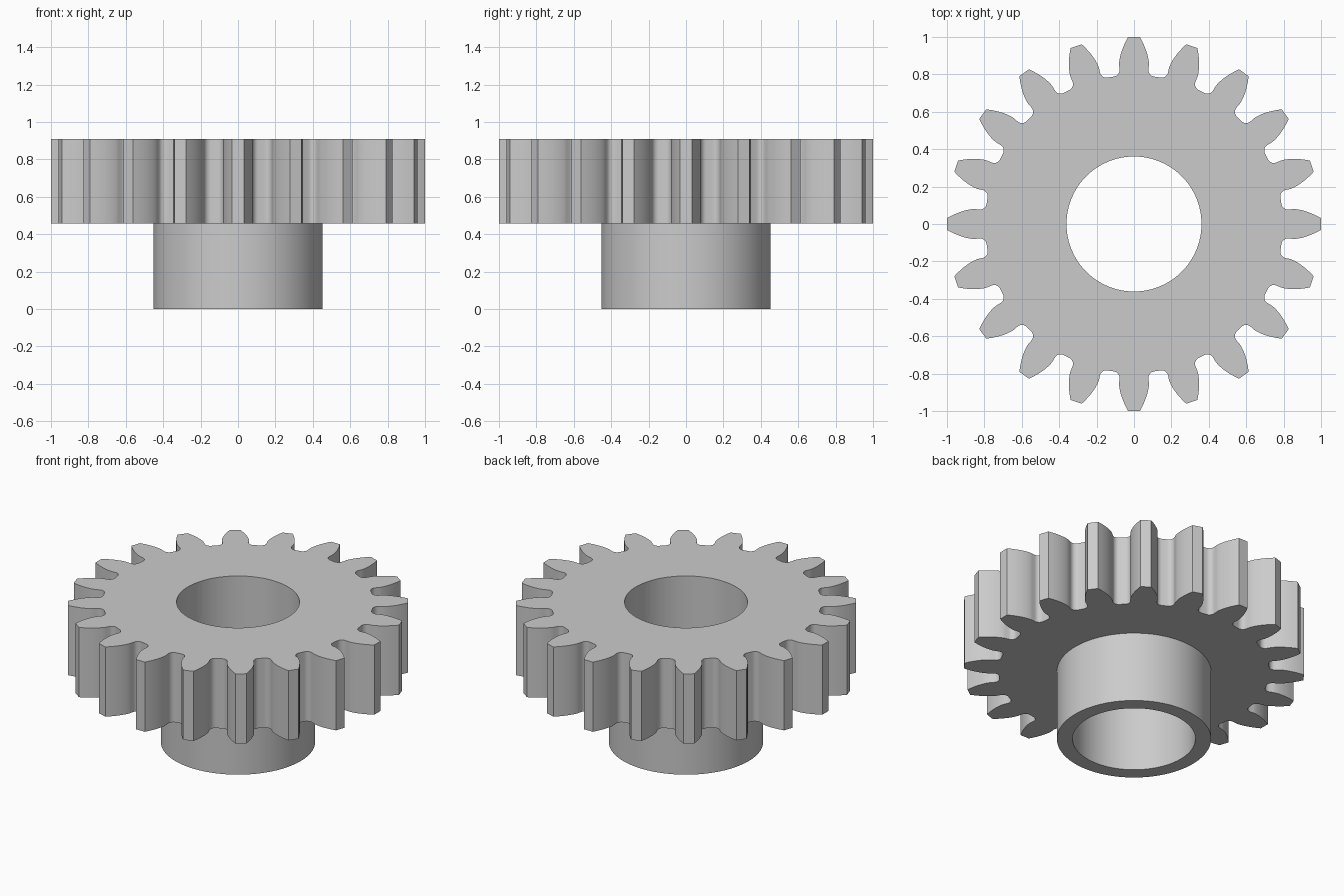
import bpy
import bmesh
from math import pi, sin, cos, tan, acos, asin, radians, sqrt

cube = bpy.data.objects.get("Cube")
if cube:
    bpy.data.objects.remove(cube, do_unlink=True)

# Gear dimensions
TEETH = 20
MODULE = 2 / (TEETH + 2)
PITCH_R = MODULE * TEETH / 2
BASE_R = PITCH_R * cos(radians(20))
ROOT_R = PITCH_R - 1.25 * MODULE
TIP_R = 1.0
FILLET = 0.035
HUB_R, BORE_R = 0.453, 0.361
Z_GEAR, Z_TOP = 0.457, 0.909


def involute(angle):
    return tan(angle) - angle


def tooth_half():
    """Flank points from the tip down to the root, for a tooth along +x."""
    base_angle = pi / (2 * TEETH) + involute(radians(20))
    points = []
    steps = 10
    for i in range(steps + 1):
        # steps spaced evenly in roll, so the curve near the base stays smooth
        roll = sqrt((TIP_R / BASE_R) ** 2 - 1) * (1 - i / steps)
        r = BASE_R * sqrt(1 + roll ** 2)
        a = base_angle - involute(acos(min(1, BASE_R / r)))
        points.append((r * cos(a), r * sin(a)))
    # Round fillet between the radial foot of the flank and the root circle
    centre_r = ROOT_R + FILLET
    centre_a = base_angle + asin(FILLET / centre_r)
    start, end = base_angle - pi / 2, centre_a - pi
    for i in range(9):
        t = start + (end - start) * i / 8
        points.append((centre_r * cos(centre_a) + FILLET * cos(t),
                       centre_r * sin(centre_a) + FILLET * sin(t)))
    return points


def gear_outline():
    half = tooth_half()
    tooth = [(x, -y) for x, y in reversed(half)] + half
    outline = []
    for k in range(TEETH):
        c, s = cos(2 * pi * k / TEETH), sin(2 * pi * k / TEETH)
        outline += [(x * c - y * s, x * s + y * c) for x, y in tooth]
    return outline


def circle(radius, count=96):
    return [(radius * cos(2 * pi * i / count), radius * sin(2 * pi * i / count))
            for i in range(count)]


bm = bmesh.new()


def add_loop(points, z):
    verts = [bm.verts.new((x, y, z)) for x, y in points]
    edges = [bm.edges.new((v, verts[i - 1])) for i, v in enumerate(verts)]
    return verts, edges


def wall(lower, upper):
    a, b = lower[0], upper[0]
    for i in range(len(a)):
        bm.faces.new((a[i - 1], a[i], b[i], b[i - 1]))


def ring_cap(outer, inner):
    bmesh.ops.triangle_fill(bm, edges=outer[1] + inner[1],
                            use_beauty=True, normal=(0, 0, 1))


# Toothed wheel, hub and through bore as one closed body
outline = gear_outline()
wheel_low, wheel_high = add_loop(outline, Z_GEAR), add_loop(outline, Z_TOP)
hub_low, hub_high = add_loop(circle(HUB_R), 0), add_loop(circle(HUB_R), Z_GEAR)
bore_low, bore_high = add_loop(circle(BORE_R), 0), add_loop(circle(BORE_R), Z_TOP)

wall(wheel_low, wheel_high)
wall(hub_low, hub_high)
wall(bore_low, bore_high)
ring_cap(wheel_high, bore_high)
ring_cap(wheel_low, hub_high)
ring_cap(hub_low, bore_low)
bmesh.ops.recalc_face_normals(bm, faces=bm.faces[:])

mesh = bpy.data.meshes.new("spur_gear_with_hub")
bm.to_mesh(mesh)
bm.free()
gear = bpy.data.objects.new("spur_gear_with_hub", mesh)
bpy.context.collection.objects.link(gear)

# Plain grey metal
grey = bpy.data.materials.new("light_grey")
grey.use_nodes = True
colour = (0.6, 0.6, 0.6, 1)
grey.diffuse_color = colour
grey.node_tree.nodes["Principled BSDF"].inputs["Base Color"].default_value = colour
mesh.materials.append(grey)

# Smooth curved walls, sharp rims
bpy.ops.object.select_all(action="DESELECT")
gear.select_set(True)
bpy.context.view_layer.objects.active = gear
bpy.ops.object.shade_smooth_by_angle(angle=radians(30))
